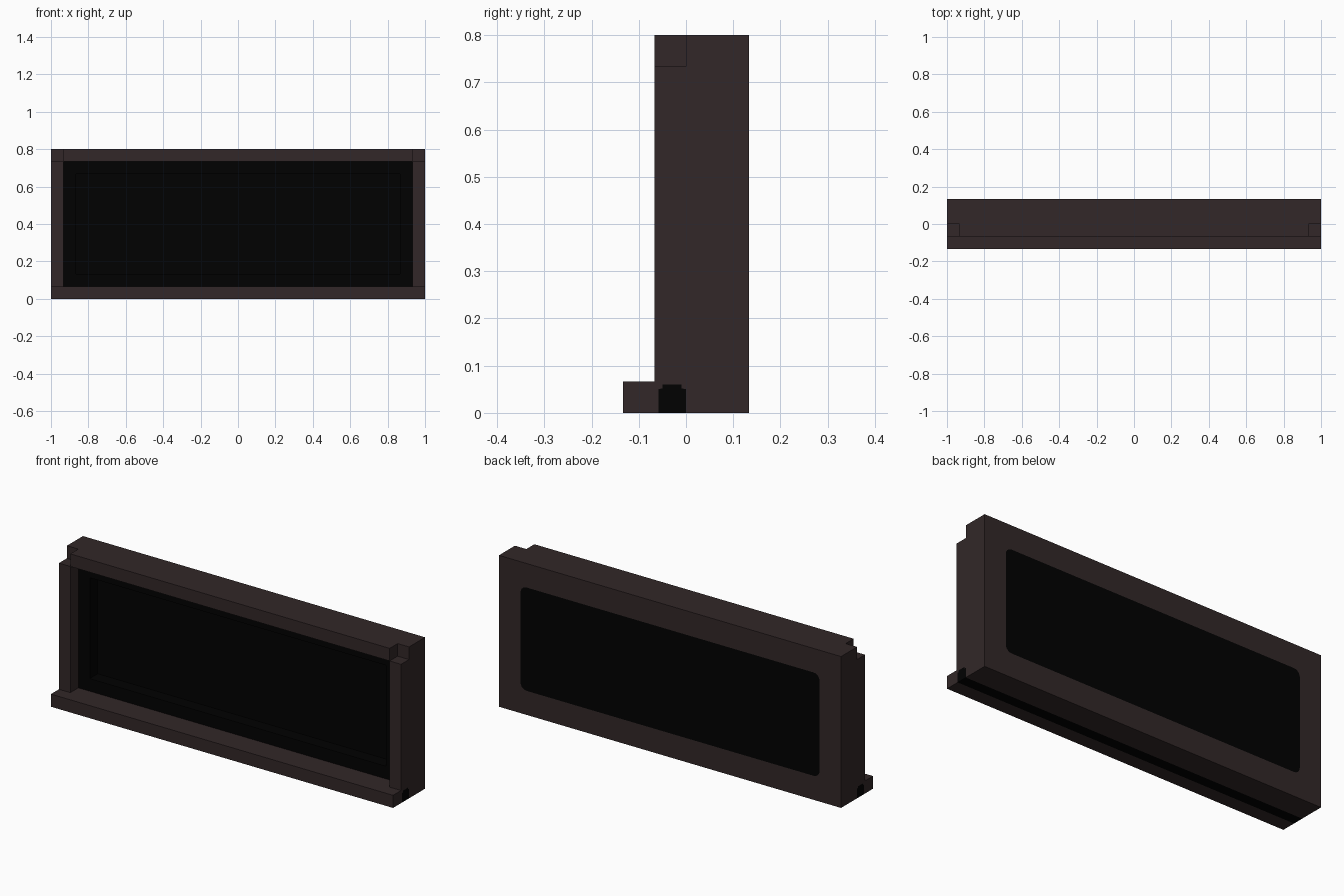
import bpy, bmesh, math

cube = bpy.data.objects.get("Cube")
if cube:
    bpy.data.objects.remove(cube, do_unlink=True)


def material(name, rgb):
    m = bpy.data.materials.new(name)
    m.use_nodes = True
    m.diffuse_color = (*rgb, 1)
    bsdf = next(n for n in m.node_tree.nodes if n.type == 'BSDF_PRINCIPLED')
    bsdf.inputs["Base Color"].default_value = (*rgb, 1)
    return m


BROWN = material("dark brown", (0.032, 0.0205, 0.021))
BLACK = material("black", (0.0003, 0.0003, 0.0003))


def prism(name, points, offset, mat):
    """Closed prism: a flat outline of 3D points extruded along offset."""
    bm = bmesh.new()
    face = bm.faces.new([bm.verts.new(p) for p in points])
    ext = bmesh.ops.extrude_face_region(bm, geom=[face])
    verts = [g for g in ext["geom"] if isinstance(g, bmesh.types.BMVert)]
    bmesh.ops.translate(bm, verts=verts, vec=offset)
    bmesh.ops.recalc_face_normals(bm, faces=bm.faces)
    mesh = bpy.data.meshes.new(name)
    bm.to_mesh(mesh)
    bm.free()
    mesh.materials.append(mat)
    ob = bpy.data.objects.new(name, mesh)
    bpy.context.collection.objects.link(ob)
    return ob


def box(name, x0, x1, y0, y1, z0, z1, mat):
    pts = [(x0, y0, z0), (x1, y0, z0), (x1, y0, z1), (x0, y0, z1)]
    return prism(name, pts, (0, y1 - y0, 0), mat)


def rounded(w, h, zc, y, r, n=5):
    """Rounded rectangle outline in the xz plane."""
    pts = []
    for i, (sx, sz) in enumerate([(1, 1), (-1, 1), (-1, -1), (1, -1)]):
        for k in range(n + 1):
            a = math.pi / 2 * (i + k / n)
            pts.append((sx * (w - r) + r * math.cos(a), y,
                        zc + sz * (h - r) + r * math.sin(a)))
    return pts


U = 1 / 15            # thickness of the frame bars
FRONT, BACK, TOP = -U, 2 * U, 0.8
PANE = BACK - 0.009   # inner side of the back pane

# Channel outline under the front edge, shared by the frame and its filler
channel = [(-0.058, 0), (-0.058, 0.05), (-0.05, 0.052), (-0.05, 0.06),
           (-0.01, 0.06), (-0.01, 0.052), (0, 0.05), (0, 0)]

# Frame: side profile with front ledge and channel, extruded along x
profile = [(-2 * U, 0)] + channel + [(BACK, 0), (BACK, TOP), (FRONT, TOP),
                                     (FRONT, U), (-2 * U, U)]
frame = prism("frame", [(-1, y, z) for y, z in profile], (2, 0, 0), BROWN)

# Cutters: stepped front recess, back window, notched top corners
window = rounded(0.874, 0.273, 0.4, PANE, 0.035)
cutters = [
    box("recess_cutter", U - 1, 1 - U, FRONT - 0.02, 0, U, TOP - U, BROWN),
    box("screen_cutter", 2 * U - 1, 1 - 2 * U, -0.02, U, 2 * U, TOP - 2 * U, BROWN),
    prism("window_cutter", window, (0, 0.1, 0), BROWN),
]
for s in (-1, 1):
    xs = sorted((s * (1 - U), s * 1.05))
    cutters.append(box("notch_cutter", *xs, FRONT - 0.05, 0, TOP - U, TOP + 0.05, BROWN))
for c in cutters:
    c.hide_render = True
    mod = frame.modifiers.new(c.name, 'BOOLEAN')
    mod.operation = 'DIFFERENCE'
    mod.solver = 'EXACT'
    mod.object = c

# Bake the cuts and drop the cutters
bpy.context.view_layer.update()
cut = bpy.data.meshes.new_from_object(
    frame.evaluated_get(bpy.context.evaluated_depsgraph_get()))
frame.modifiers.clear()
frame.data = cut
for c in cutters:
    bpy.data.objects.remove(c, do_unlink=True)

# Black bezel and screen: every recess face from y = 0 backwards
cut.materials.clear()
cut.materials.append(BROWN)
cut.materials.append(BLACK)
for p in cut.polygons:
    x, y, z = p.center
    inside = abs(x) < 0.95 and 0.066 < z < 0.734 and -0.001 < y < BACK - 0.001
    p.material_index = 1 if inside else 0

# Black back pane and channel filler
prism("back_pane", window, (0, BACK - PANE, 0), BLACK)
prism("channel_strip", [(-1, y, z) for y, z in channel], (2, 0, 0), BLACK)
